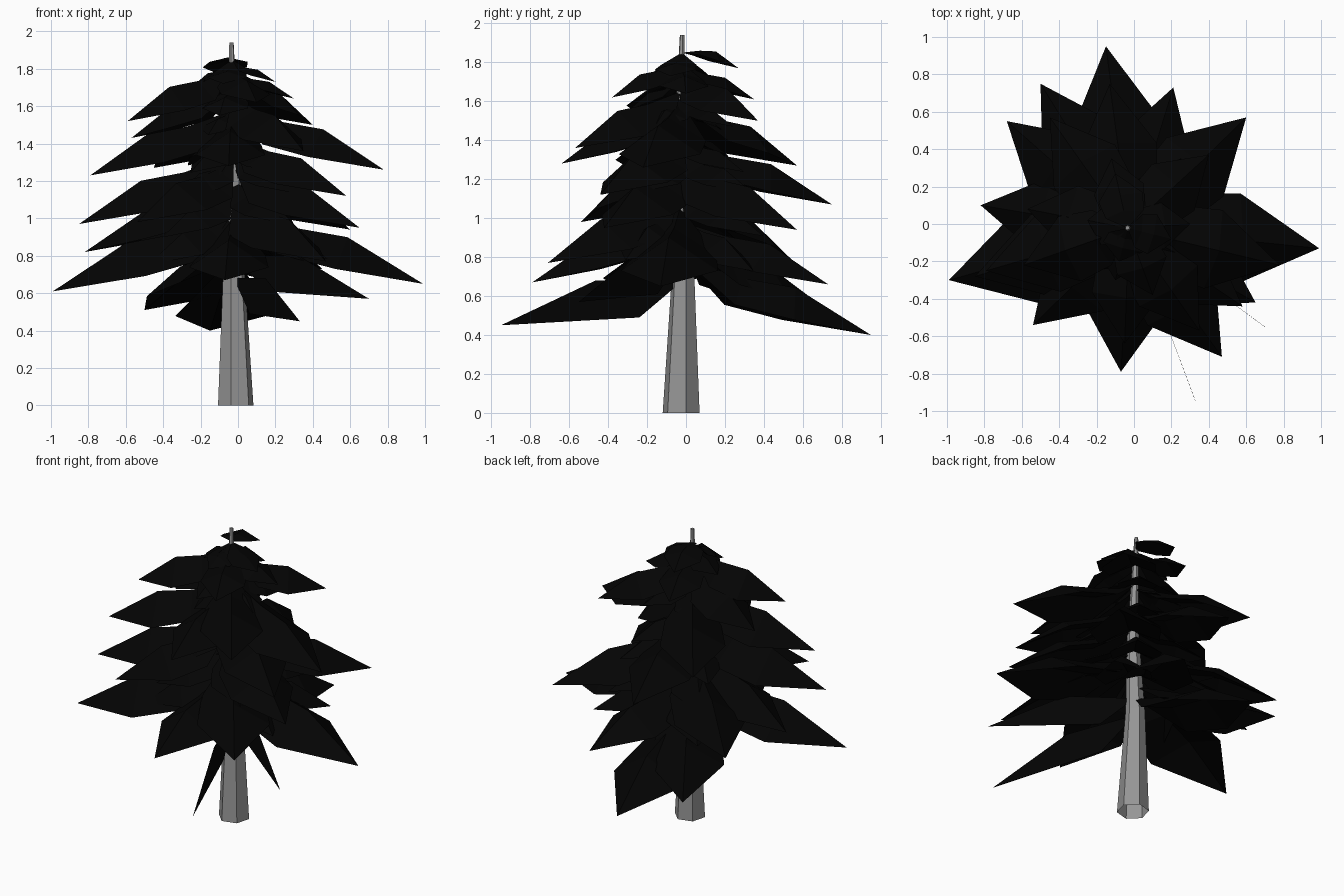
import bpy, bmesh, math, random
from mathutils import Vector

random.seed(4)
if "Cube" in bpy.data.objects:
    bpy.data.objects.remove(bpy.data.objects["Cube"], do_unlink=True)


def make_material(name, value):
    mat = bpy.data.materials.new(name)
    mat.use_nodes = True
    color = (value, value, value, 1)
    mat.diffuse_color = color
    mat.node_tree.nodes["Principled BSDF"].inputs["Base Color"].default_value = color
    return mat


bark = make_material("grey bark", 0.3)
needles = make_material("black needles", 0.0011)


def finish(bm, name, mat):
    bmesh.ops.recalc_face_normals(bm, faces=bm.faces)
    mesh = bpy.data.meshes.new(name)
    bm.to_mesh(mesh)
    bm.free()
    mesh.materials.append(mat)
    obj = bpy.data.objects.new(name, mesh)
    bpy.context.collection.objects.link(obj)


# Trunk axis as (x, y, z, radius)
AXIS = [(-0.012, -0.025, 0, 0.098), (-0.022, -0.015, 0.7, 0.06),
        (-0.022, -0.035, 1.25, 0.036), (-0.035, -0.02, 1.94, 0.012)]


def trunk_point(z):
    for a, b in zip(AXIS, AXIS[1:]):
        if z <= b[2]:
            break
    t = (z - a[2]) / (b[2] - a[2])
    return Vector(a[:3]).lerp(Vector(b[:3]), t)


def build_trunk(sides=6):
    """Tapered six-sided tube, open at the foot."""
    bm = bmesh.new()
    rings = []
    for x, y, z, r in AXIS:
        angles = [math.tau * (i + 0.25) / sides for i in range(sides)]
        rings.append([bm.verts.new((x + r * math.cos(a), y + r * math.sin(a), z))
                      for a in angles])
    for low, high in zip(rings, rings[1:]):
        for i in range(sides):
            j = (i + 1) % sides
            bm.faces.new((low[i], low[j], high[j], high[i]))
    bm.faces.new(rings[-1])
    finish(bm, "trunk", bark)


def add_bough(bm, tip):
    """Broad bough: steep at the trunk, folded along an arched ridge, pointed tip."""
    tip = Vector(tip)
    reach = math.hypot(tip.x, tip.y)
    root = trunk_point(min(tip.z + 0.05 + 0.36 * reach, 1.85))
    out = Vector((tip.x - root.x, tip.y - root.y, 0))
    side = Vector((-out.y, out.x, 0)).normalized() * (0.07 + 0.18 * reach)

    def along(t, rise, across=0.0):
        p = Vector((root.x, root.y, tip.z + rise)) + out * t + side * across
        p.z = min(p.z, 1.86)
        return bm.verts.new(p)

    crest = min(0.3 * reach, 0.07 + 0.18 * reach)
    start, end = bm.verts.new(root), bm.verts.new(tip)
    spines = [(along(0.32, crest + 0.05 * reach - d), along(0.6, crest - d))
              for d in (0, 0.08 * reach)]
    for s in (1, -1):
        inner = along(0.25, 0.03 + 0.13 * reach, 0.85 * s)
        wing = along(0.56, 0.02 + 0.06 * reach, s)
        for near, far in spines:
            bm.faces.new((start, near, inner))
            bm.faces.new((near, far, wing, inner))
            bm.faces.new((far, end, wing))


def add_blade(bm, tip):
    """Paper-thin bough turned on edge."""
    tip = Vector(tip)
    root = trunk_point(tip.z + 0.23)
    flat = Vector((tip.x - root.x, tip.y - root.y, 0))
    thick = Vector((-flat.y, flat.x, 0)).normalized() * 0.0006
    low = root + flat * 0.24 - Vector((0, 0, 0.19))
    high = root + flat * 0.48
    outline = [root, low, tip, high]
    front, back = ([bm.verts.new(p + thick * s) for p in outline] for s in (1, -1))
    bm.faces.new(front)
    bm.faces.new(back[::-1])
    for i in range(4):
        j = (i + 1) % 4
        bm.faces.new((front[i], back[i], back[j], front[j]))


# Bough tips by tier
TIERS = {
    "lower_boughs": [
        (-.15, .95, .4), (-.5, .75, .51), (-.99, -.3, .61), (.99, -.13, .65),
        (.21, .73, .66), (-.07, -.79, .67), (.47, -.71, .77), (-.68, .55, .78),
        (-.82, .1, .82)],
    "middle_boughs": [
        (.6, .57, .94), (-.85, -.28, .97), (-.54, -.54, .98), (-.13, .75, 1.07),
        (.58, -.44, 1.12), (.65, -.42, .95), (-.79, -.25, 1.23), (.78, -.22, 1.26),
        (-.45, .57, 1.27), (-.05, -.64, 1.28)],
    "upper_boughs": [
        (.35, -.57, 1.36), (-.57, .08, 1.43), (-.59, -.22, 1.52), (.4, .37, 1.5),
        (-.1, -.3, 1.55), (.3, 0, 1.64), (-.12, .35, 1.61), (.1, -.38, 1.62)],
    "crown_boughs": [
        (-.25, .02, 1.7), (.2, -.08, 1.73), (-.1, .27, 1.77), (-.08, -.2, 1.72)],
}

build_trunk()
for name, tips in TIERS.items():
    bm = bmesh.new()
    for tip in tips:
        add_bough(bm, tip)
    finish(bm, name, needles)

# Edge-on boughs low at the front
bm = bmesh.new()
for tip in [(.33, -.95, .45), (.7, -.55, .57)]:
    add_blade(bm, tip)
finish(bm, "edge_on_boughs", needles)

# Shorter boughs on the diagonals that fill the inside of the tree
bm = bmesh.new()
for level in range(5):
    reach = 0.57 - 0.07 * level
    for i in range(4):
        angle = math.tau * (i + 0.5) / 4 + random.uniform(-0.25, 0.25)
        z = 0.76 + 0.17 * level + random.uniform(-0.04, 0.04)
        add_bough(bm, (reach * math.cos(angle), reach * math.sin(angle), z))
finish(bm, "inner_boughs", needles)
